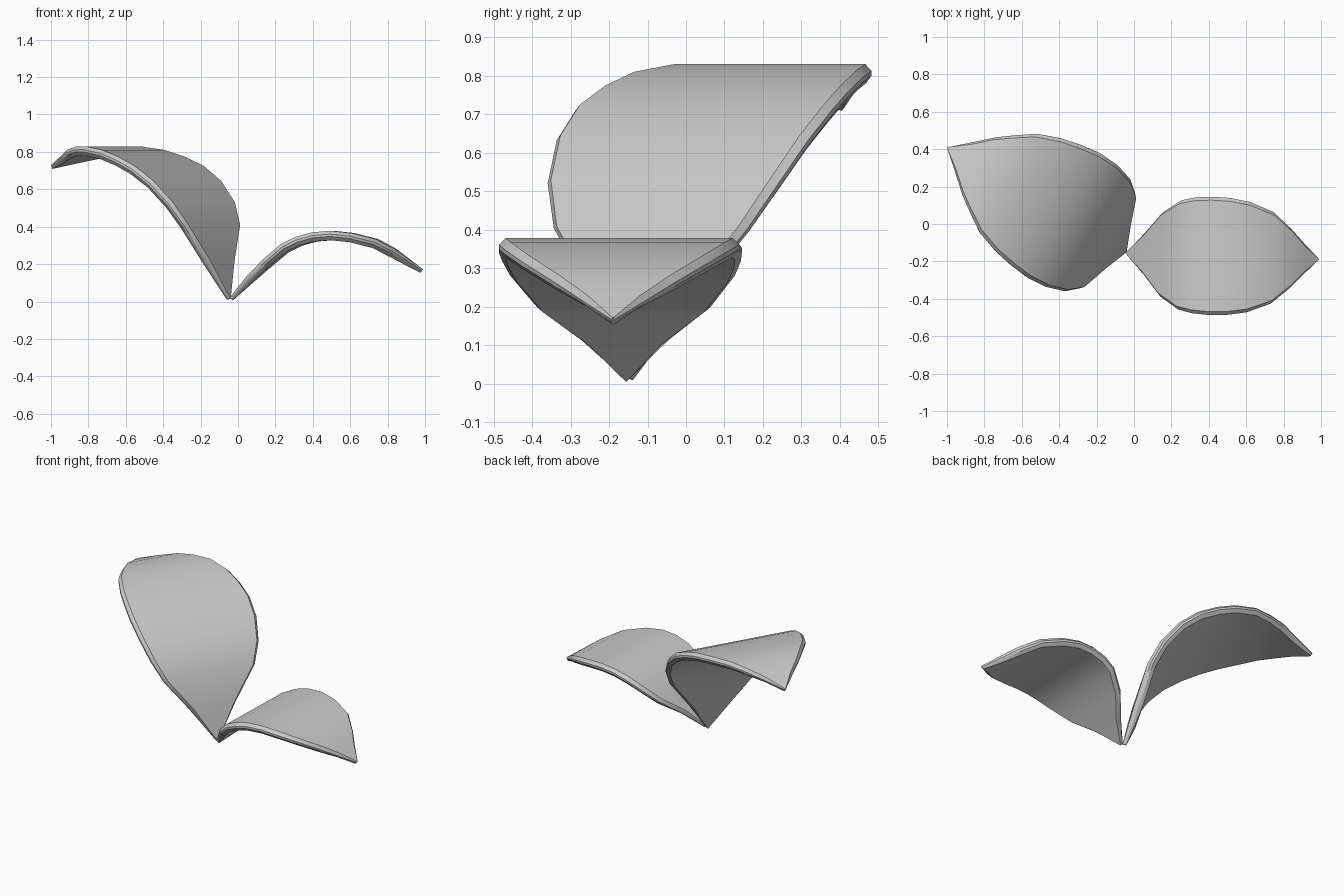
import bpy, bmesh
from mathutils import Vector

if "Cube" in bpy.data.objects:
    bpy.data.objects.remove(bpy.data.objects["Cube"])


def make_leaf(name, base, tip, stations, thick=0.05, rim=0.018):
    """Arched leaf: stations are (distance along, top height, half width)."""
    base, tip = Vector(base), Vector(tip)
    along = (tip - base).normalized()
    side = Vector((along.y, -along.x, 0))
    up = Vector((0, 0, 1))
    bm = bmesh.new()
    rings = []
    for i, (s, z, h) in enumerate(stations):
        # local slope of the arch gives the thickness direction
        a = stations[max(i - 1, 0)]
        b = stations[min(i + 1, len(stations) - 1)]
        normal = (up * (b[0] - a[0]) - along * (b[1] - a[1])).normalized()
        t = thick * (0.45 + 0.55 * min(1, h / 0.15))
        inner = max(h - rim, h * 0.5, 0.002)
        outer = max(h, 0.003)
        section = [(inner, 0), (outer, -0.35 * t), (outer, -0.6 * t), (inner, -t)]
        section += [(-w, d) for w, d in reversed(section)]
        center = base + along * s + up * z
        rings.append([bm.verts.new(center + side * w + normal * d) for w, d in section])
    # skin the rings and close both ends
    n = len(rings[0])
    for r0, r1 in zip(rings, rings[1:]):
        for k in range(n):
            m = (k + 1) % n
            bm.faces.new((r0[k], r0[m], r1[m], r1[k]))
    bm.faces.new(rings[0])
    bm.faces.new(rings[-1])
    bmesh.ops.recalc_face_normals(bm, faces=bm.faces)
    mesh = bpy.data.meshes.new(name)
    bm.to_mesh(mesh)
    bm.free()
    obj = bpy.data.objects.new(name, mesh)
    bpy.context.collection.objects.link(obj)
    bpy.ops.object.select_all(action='DESELECT')
    obj.select_set(True)
    bpy.context.view_layer.objects.active = obj
    bpy.ops.object.shade_smooth_by_angle(angle=0.6)
    return obj


# Tall leaf, leaning back and to the left
make_leaf("large_leaf", (-0.04, -0.15, 0), (-1.0, 0.41, 0), [
    (0.0, 0.015, 0.0), (0.05, 0.22, 0.147), (0.1, 0.41, 0.292),
    (0.165, 0.53, 0.347), (0.267, 0.645, 0.378), (0.38, 0.725, 0.385),
    (0.49, 0.775, 0.372), (0.6, 0.81, 0.35), (0.73, 0.83, 0.305),
    (0.83, 0.828, 0.24), (0.915, 0.812, 0.18), (1.01, 0.775, 0.095),
    (1.11, 0.73, 0.0)])

# Low leaf, arching out to the right
make_leaf("small_leaf", (-0.045, -0.155, 0), (0.99, -0.19, 0), [
    (0.0, 0.02, 0.0), (0.09, 0.13, 0.113), (0.18, 0.22, 0.225),
    (0.28, 0.305, 0.292), (0.36, 0.345, 0.31), (0.45, 0.37, 0.316),
    (0.55, 0.378, 0.313), (0.66, 0.366, 0.295), (0.79, 0.333, 0.245),
    (0.89, 0.28, 0.16), (0.96, 0.228, 0.085), (1.035, 0.172, 0.0)])
